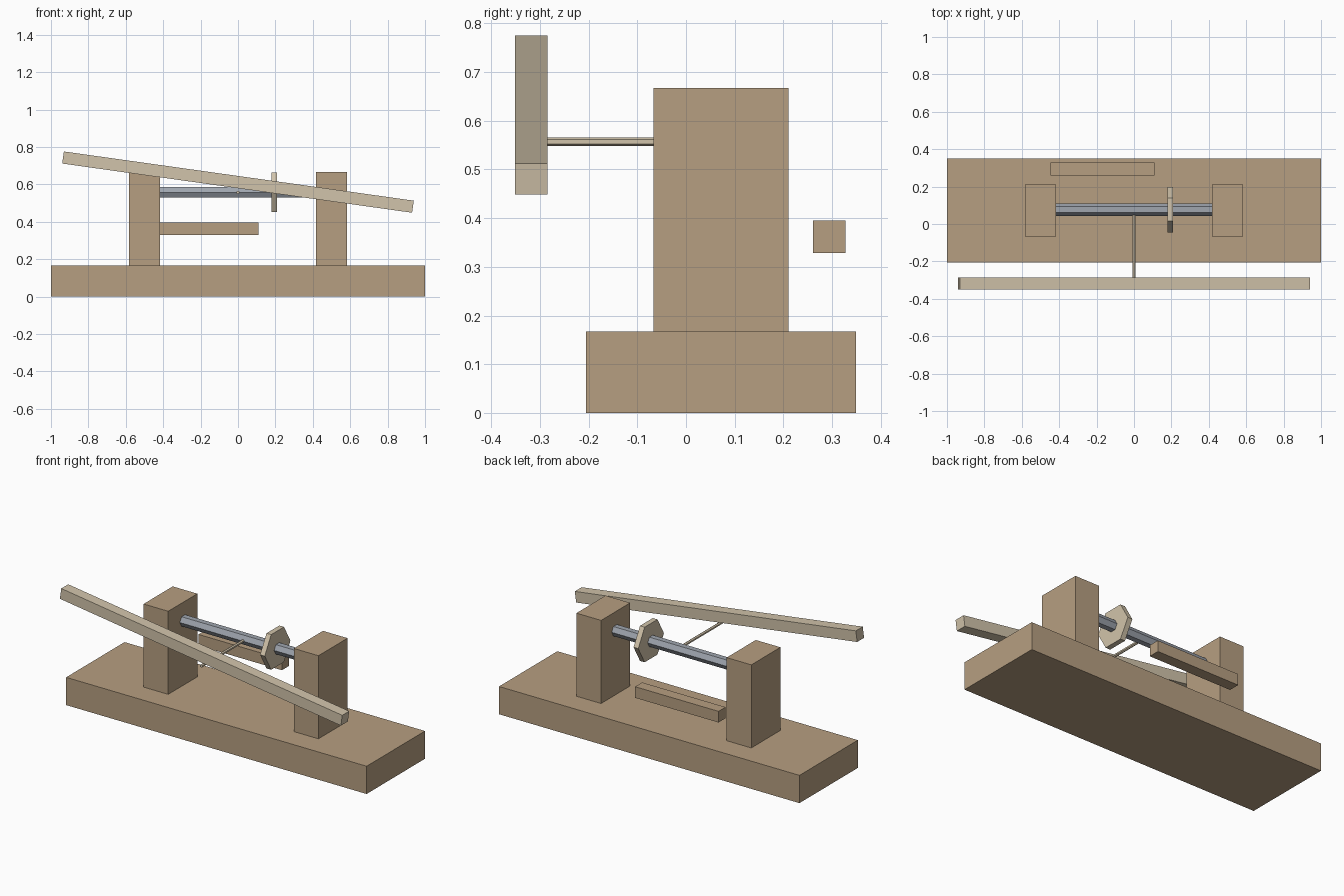
import bpy
from math import radians

cube = bpy.data.objects.get("Cube")
if cube:
    bpy.data.objects.remove(cube, do_unlink=True)


def material(name, rgb):
    mat = bpy.data.materials.new(name)
    mat.use_nodes = True
    mat.diffuse_color = (*rgb, 1)
    mat.node_tree.nodes["Principled BSDF"].inputs["Base Color"].default_value = (*rgb, 1)
    return mat


brown = material("brown wood", (0.47, 0.345, 0.22))
pale = material("pale wood", (0.64, 0.55, 0.405))
steel = material("steel", (0.35, 0.38, 0.43))


def finish(name, mat):
    obj = bpy.context.object
    obj.name = name
    obj.data.materials.append(mat)
    return obj


def box(name, mat, center, size, rotation=(0, 0, 0)):
    bpy.ops.mesh.primitive_cube_add(size=1, location=center, rotation=rotation)
    bpy.context.object.scale = size
    return finish(name, mat)


def hex_bar(name, mat, center, radius, length, rotation):
    bpy.ops.mesh.primitive_cylinder_add(vertices=6, radius=radius, depth=length,
                                        location=center, rotation=rotation)
    return finish(name, mat)


# Base plank and the two uprights
base_top = 0.167
box("base", brown, (0, 0.072, base_top / 2), (2, 0.555, base_top))
for side, sign in (("left", 1), ("right", -1)):
    box(side + "_post", brown, (sign * 0.5, 0.072, base_top + 0.25), (0.164, 0.277, 0.5))

# Loose block behind the uprights
box("rear_block", brown, (-0.168, 0.294, 0.362), (0.555, 0.067, 0.067))

# Axle with its hexagonal wheel, flat sides up and down
axle_y, axle_z = 0.077, 0.557
along_x = (0, radians(90), 0)
axle = hex_bar("axle", steel, (0, axle_y, axle_z), 0.033, 0.84, along_x)
wheel = hex_bar("wheel", pale, (0.194, axle_y, axle_z), 0.122, 0.031, along_x)

# Thin rod from the axle to the tilted beam
rod_front = -0.35
hex_bar("connecting_rod", pale, (0, (axle_y + rod_front) / 2, axle_z), 0.009,
        axle_y - rod_front, (radians(90), 0, 0))
box("tilted_beam", pale, (0, -0.318, 0.612), (1.889, 0.066, 0.065), (0, radians(8), 0))
